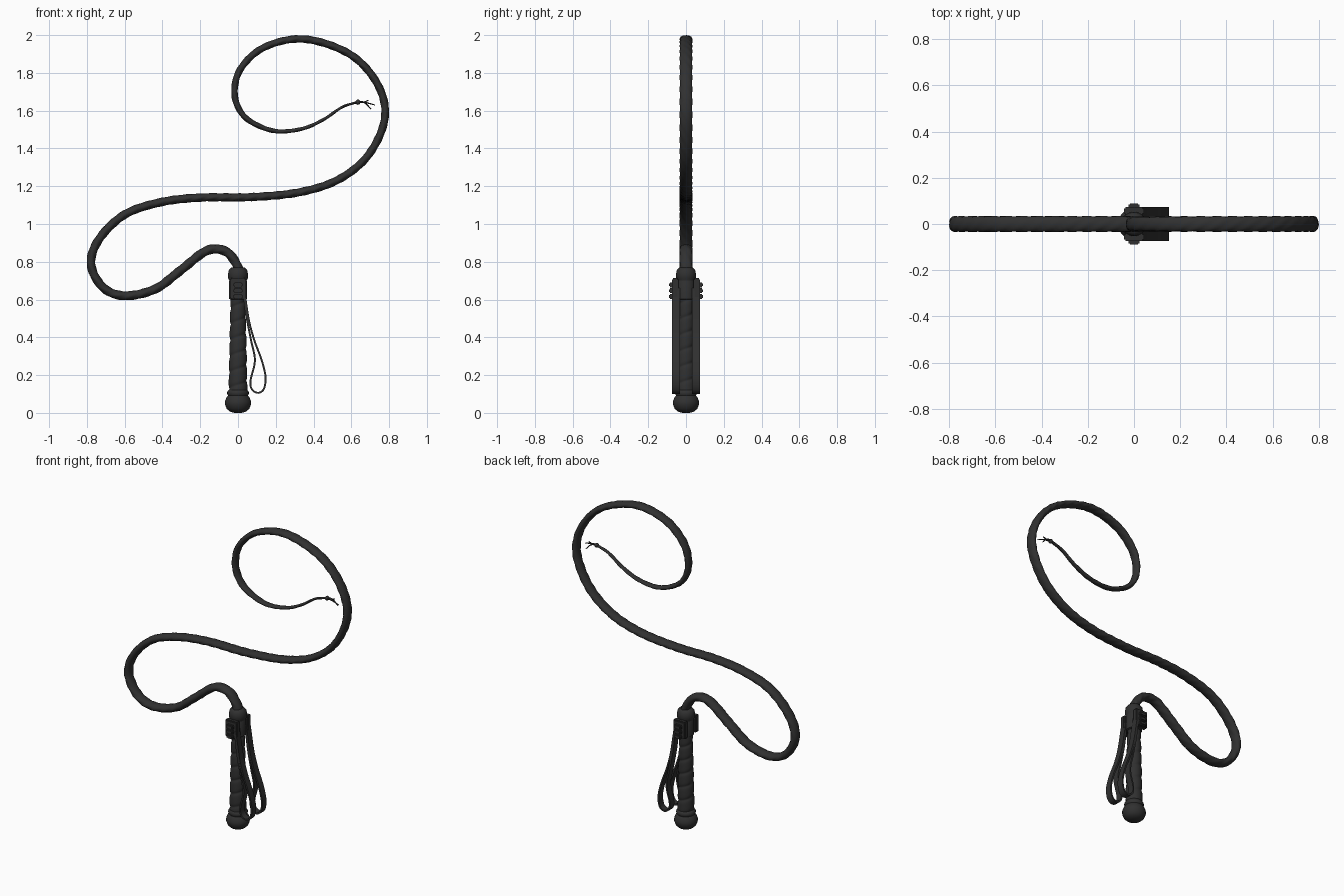
import bpy, bmesh, math
from mathutils import Vector

if "Cube" in bpy.data.objects:
    bpy.data.objects.remove(bpy.data.objects["Cube"])

leather = bpy.data.materials.new("black leather")
leather.diffuse_color = (0.03, 0.03, 0.03, 1)
leather.use_nodes = True
leather.node_tree.nodes["Principled BSDF"].inputs["Base Color"].default_value = leather.diffuse_color


def finish(name, bm, angle=50):
    bmesh.ops.recalc_face_normals(bm, faces=bm.faces)
    me = bpy.data.meshes.new(name)
    bm.to_mesh(me)
    bm.free()
    ob = bpy.data.objects.new(name, me)
    bpy.context.collection.objects.link(ob)
    me.materials.append(leather)
    bpy.ops.object.select_all(action='DESELECT')
    ob.select_set(True)
    bpy.context.view_layer.objects.active = ob
    bpy.ops.object.shade_smooth_by_angle(angle=math.radians(angle))
    return ob


def skin(bm, rings):
    """Join rings of points into a capped tube."""
    vs = [[bm.verts.new(p) for p in r] for r in rings]
    n = len(vs[0])
    for a, b in zip(vs, vs[1:]):
        for i in range(n):
            j = (i + 1) % n
            bm.faces.new((a[i], a[j], b[j], b[i]))
    bm.faces.new(vs[0])
    bm.faces.new(vs[-1])


def smooth_path(pts, step):
    """Catmull-Rom curve through the points, evenly resampled."""
    p = [Vector(q) for q in pts]
    p = [2 * p[0] - p[1]] + p + [2 * p[-1] - p[-2]]
    fine = []
    for a, b, c, d in zip(p, p[1:], p[2:], p[3:]):
        for k in range(24):
            t = k / 24
            fine.append(0.5 * (2 * b + (c - a) * t + (2 * a - 5 * b + 4 * c - d) * t * t
                               + (3 * b - a - 3 * c + d) * t ** 3))
    fine.append(p[-2])
    out, run = [fine[0]], 0
    for a, b in zip(fine, fine[1:]):
        run += (b - a).length
        if run >= step:
            out.append(b)
            run = 0
    out.append(fine[-1])
    return out


def sweep(bm, pts, section, step=0.012):
    """Sweep section(s, t) -> [(in-plane, y)] along an (x, y, z) path."""
    path = smooth_path(pts, step)
    rings, s = [], 0
    for i, c in enumerate(path):
        a, b = path[max(i - 1, 0)], path[min(i + 1, len(path) - 1)]
        tan = (b - a).normalized()
        nrm = Vector((0, 1, 0)).cross(tan).normalized()
        side = tan.cross(nrm)
        if i:
            s += (c - path[i - 1]).length
        rings.append([c + nrm * u + side * v for u, v in section(s, i / (len(path) - 1))])
    skin(bm, rings)


def lerp_table(table, t):
    for (t0, v0), (t1, v1) in zip(table, table[1:]):
        if t <= t1:
            return v0 + (v1 - v0) * (t - t0) / (t1 - t0)
    return table[-1][1]


def lathe(name, profile, n=28):
    bm = bmesh.new()
    skin(bm, [[(r * math.cos(i * math.tau / n), r * math.sin(i * math.tau / n), z)
               for i in range(n)] for r, z in profile])
    return finish(name, bm)


# Braided lash: flattened section, tapering toward the tip
LASH = [(0, .72), (0, .77), (-.05, .845), (-.12, .868), (-.19, .845), (-.31, .75), (-.44, .655),
        (-.6, .62), (-.715, .665), (-.778, .787), (-.735, .92), (-.6, 1.05), (-.41, 1.115),
        (-.2, 1.14), (.06, 1.142), (.325, 1.168), (.535, 1.237), (.694, 1.37), (.778, 1.565),
        (.736, 1.745), (.59, 1.9), (.35, 1.979), (.14, 1.936), (.013, 1.82), (-.018, 1.687),
        (.024, 1.58), (.113, 1.518), (.22, 1.49), (.35, 1.507), (.456, 1.555), (.55, 1.618),
        (.63, 1.645)]
THIN = [(0, .025), (.3, .022), (.7, .02), (.82, .017), (.9, .011), (1, .006)]
WIDE = [(0, .034), (.72, .033), (.84, .026), (.92, .017), (1, .010)]


def braid(s, t):
    a, b = lerp_table(THIN, t), lerp_table(WIDE, t)
    out = []
    for i in range(20):
        th = i * math.tau / 20
        k = 0.90 + 0.14 * abs(math.sin(2 * th + 45 * s))
        out.append((a * k * math.cos(th), b * k * math.sin(th)))
    return out


bm = bmesh.new()
sweep(bm, [(x, 0, z) for x, z in LASH], braid, 0.009)
finish("braided_lash", bm)

# Frayed tip: a small knot and loose strands
bm = bmesh.new()
bmesh.ops.create_uvsphere(bm, u_segments=10, v_segments=6, radius=.014)
bmesh.ops.translate(bm, verts=bm.verts, vec=(.635, 0, 1.645))
for y, x, z in ((-.012, .725, 1.63), (.012, .705, 1.608), (0, .69, 1.655)):
    sweep(bm, [(.62, 0, 1.643), (.665, y * .6, 1.645), (x, y, z)],
          lambda s, t: [(.005 * (1 - .5 * t) * math.cos(i * math.tau / 6),
                         .006 * (1 - .5 * t) * math.sin(i * math.tau / 6)) for i in range(6)])
finish("frayed_tip", bm)

# Handle grip with a spiral leather wrap
bm = bmesh.new()
rings = []
for j in range(111):
    z = .08 + .58 * j / 110
    ring = []
    for i in range(28):
        th = i * math.tau / 28
        f = (z / .085 - th / math.tau) % 1
        r = .051 - .012 * (z - .08) / .58 - .006 * (2 * f - 1) ** 4
        ring.append((r * math.cos(th), r * math.sin(th), z))
    rings.append(ring)
skin(bm, rings)
finish("wrapped_grip", bm)

# Pommel with neck ring, and the knot where the lash leaves the handle
lathe("pommel", [(.02, 0), (.045, .008), (.06, .022), (.069, .045), (.069, .06), (.062, .08),
                 (.053, .092), (.057, .1), (.057, .11), (.05, .122), (.04, .125)])
lathe("top_knot", [(.038, .6), (.043, .66), (.045, .7), (.052, .712), (.053, .735),
                   (.049, .755), (.038, .768), (.02, .772)])

# Collar band holding the straps
lathe("collar_band", [(.04, .6), (.047, .604), (.047, .70), (.04, .715)])

# Ribbed side lugs on the collar
for name, sy in (("front_lug", -1), ("back_lug", 1)):
    bm = bmesh.new()
    parts = [(.043, .035, .11, .056, .658)]
    parts += [(.024, .025, .027, .077, .616 + .031 * k) for k in range(3)]
    for hx, dy, dz, y, z in parts:
        v = bmesh.ops.create_cube(bm, size=1)["verts"]
        bmesh.ops.scale(bm, verts=v, vec=(hx * 2, dy, dz))
        bmesh.ops.translate(bm, verts=v, vec=(0, sy * y, z))
    bmesh.ops.bevel(bm, geom=bm.edges[:], offset=.006, segments=2, affect='EDGES')
    finish(name, bm)

# Two flat hanging wrist loops
LOOP = [(.03, .66), (.04, .6), (.06, .48), (.088, .38), (.125, .28), (.146, .19), (.136, .125),
        (.105, .106), (.073, .125), (.066, .17), (.086, .25), (.088, .3), (.07, .38),
        (.047, .5), (.034, .6), (.025, .66)]
for name, y in (("front_wrist_loop", -.053), ("back_wrist_loop", .053)):
    bm = bmesh.new()
    sweep(bm, [(x, y, z) for x, z in LOOP],
          lambda s, t: [(-.005, -.021), (.005, -.021), (.005, .021), (-.005, .021)])
    finish(name, bm, 35)
